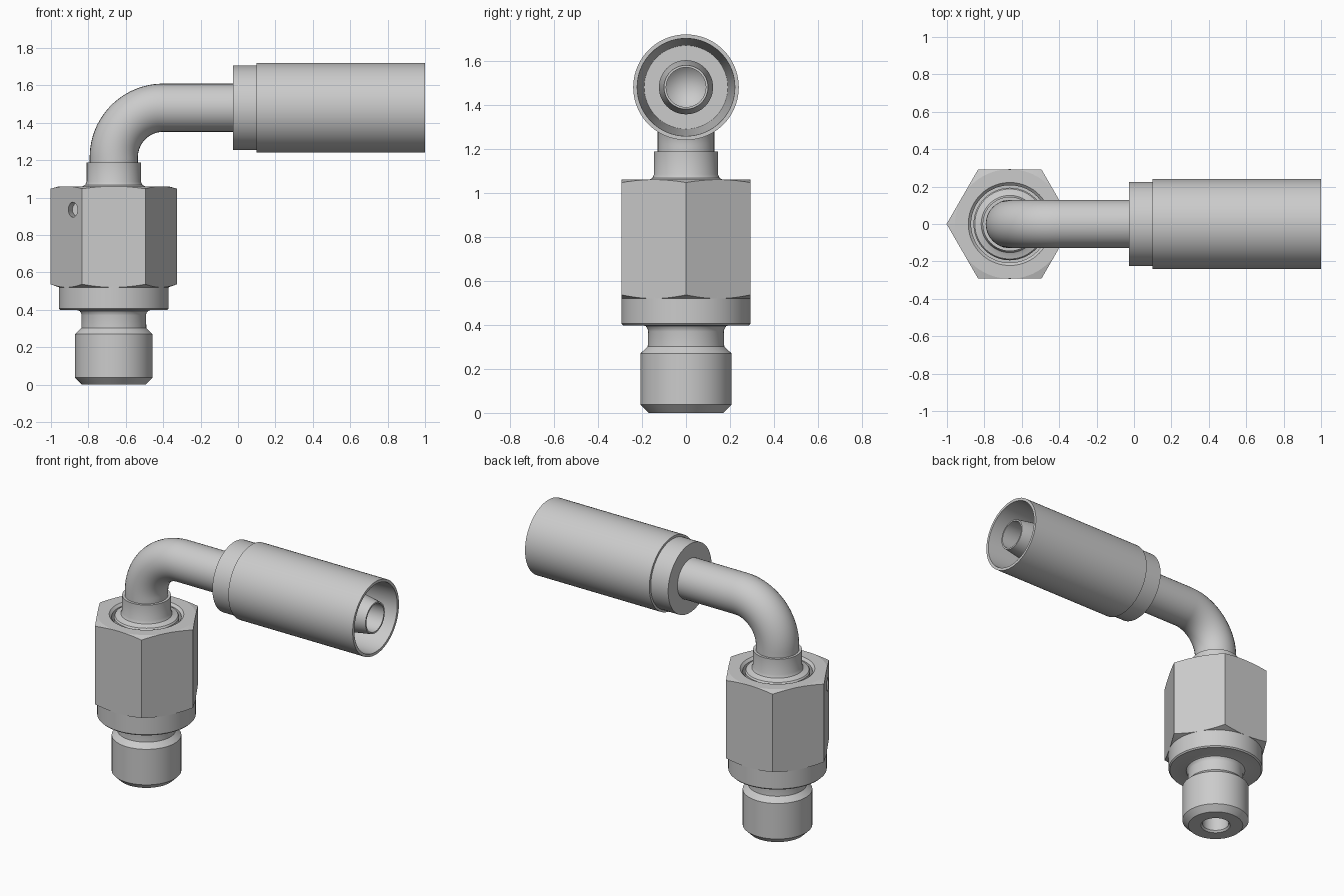
import bpy, bmesh
from math import sin, cos, pi, radians
from mathutils import Matrix, Vector

if "Cube" in bpy.data.objects:
    bpy.data.objects.remove(bpy.data.objects["Cube"])

AX = -0.664      # x of the upright axis
HZ = 1.48        # z of the horizontal axis
UPRIGHT = Matrix.Translation((AX, 0, 0))
SIDEWAYS = Matrix.Translation((0, 0, HZ)) @ Matrix.Rotation(pi / 2, 4, 'Y')


def smooth(ob, angle=25):
    bpy.ops.object.select_all(action='DESELECT')
    ob.select_set(True)
    bpy.context.view_layer.objects.active = ob
    bpy.ops.object.shade_smooth_by_angle(angle=radians(angle))


def lathe(name, profile, matrix, sides=72, turn=0.0):
    """Revolve (radius, height) points that start and end on the axis."""
    bm = bmesh.new()
    rings = [[bm.verts.new((r * cos(2 * pi * i / sides + turn),
                            r * sin(2 * pi * i / sides + turn), h))
              for i in range(sides)] if r > 0 else [bm.verts.new((0, 0, h))]
             for r, h in profile]
    for a, b in zip(rings, rings[1:]):
        for i in range(sides):
            j = (i + 1) % sides
            quad = [a[i % len(a)], a[j % len(a)], b[j % len(b)], b[i % len(b)]]
            bm.faces.new(list(dict.fromkeys(quad)))
    bmesh.ops.recalc_face_normals(bm, faces=bm.faces[:])
    bm.transform(matrix)
    me = bpy.data.meshes.new(name)
    bm.to_mesh(me)
    bm.free()
    ob = bpy.data.objects.new(name, me)
    bpy.context.collection.objects.link(ob)
    smooth(ob)
    return ob


def boolean(ob, other, operation):
    mod = ob.modifiers.new("cut", 'BOOLEAN')
    mod.object, mod.operation, mod.solver = other, operation, 'EXACT'
    bpy.context.view_layer.objects.active = ob
    bpy.ops.object.modifier_apply(modifier=mod.name)
    bpy.data.objects.remove(other)


# Threaded stud with neck, shoulder collar and drilled bore
lathe("threaded_stud", [
    (0, 0.62), (0.082, 0.57), (0.082, 0.012), (0.092, 0), (0.17, 0),
    (0.207, 0.037), (0.207, 0.27), (0.174, 0.302), (0.172, 0.37),
    (0.175, 0.383), (0.183, 0.394), (0.196, 0.398), (0.285, 0.398),
    (0.293, 0.406), (0.293, 0.53), (0, 0.64)], UPRIGHT)

# Hex nut: turned blank with chamfers and top recess, trimmed to a hexagon
nut = lathe("hex_nut", [
    (0, 0.517), (0.285, 0.517), (0.345, 0.539), (0.345, 1.045), (0.293, 1.06),
    (0.222, 1.06), (0.207, 1.045), (0.207, 0.95), (0, 0.95)], UPRIGHT)
hexagon = lathe("hex_cutter", [(0, 0.4), (0.338, 0.4), (0.338, 1.2), (0, 1.2)],
                UPRIGHT, sides=6)
boolean(nut, hexagon, 'INTERSECT')

# Small slanted wire hole in the front left flat
n = Vector((cos(radians(210)), sin(radians(210)), 0))
t = Vector((0.5, -0.866, 0))
d = Vector((cos(radians(245)), sin(radians(245)), 0))
spot = Vector((AX, 0, 0.935)) + n * 0.293 + t * 0.07
drill = lathe("drill_cutter", [(0, -0.08), (0.04, -0.08), (0.04, 0.1), (0, 0.1)],
              Matrix.Translation(spot) @ d.to_track_quat('Z', 'Y').to_matrix().to_4x4(),
              sides=32)
boolean(nut, drill, 'DIFFERENCE')
smooth(nut, 12)

# Tube seat inside the nut with a filleted collar
lathe("tube_collar", [
    (0, 0.9), (0.194, 0.9), (0.194, 1.045), (0.187, 1.055), (0.168, 1.06),
    (0.153, 1.067), (0.145, 1.085), (0.145, 1.187), (0, 1.187)], UPRIGHT)

# Bent tube
R, cx, cz = 0.264, AX + 0.264, HZ - 0.264
path = [(AX, 1.1)]
path += [(cx - R * cos(a), cz + R * sin(a))
         for a in (pi / 2 * k / 24 for k in range(25))]
path += [(0.02, HZ)]
cu = bpy.data.curves.new("bent_tube", 'CURVE')
cu.dimensions = '3D'
cu.bevel_depth = 0.129
cu.bevel_resolution = 14
cu.use_fill_caps = True
sp = cu.splines.new('POLY')
sp.points.add(len(path) - 1)
for p, (x, z) in zip(sp.points, path):
    p.co = (x, 0, z, 1)
tube = bpy.data.objects.new("bent_tube", cu)
bpy.context.collection.objects.link(tube)
bpy.ops.object.select_all(action='DESELECT')
tube.select_set(True)
bpy.context.view_layer.objects.active = tube
bpy.ops.object.convert(target='MESH')
smooth(bpy.context.view_layer.objects.active)

# Crimp sleeve, open at the far end
lathe("crimp_sleeve", [
    (0, -0.028), (0.225, -0.028), (0.225, 0.098), (0.24, 0.098), (0.24, 1.0),
    (0.222, 1.0), (0.19, 0.2), (0, 0.2)], SIDEWAYS)

# Hose nipple inside the sleeve with blind bore
lathe("hose_nipple", [
    (0, 0.15), (0.123, 0.15), (0.123, 0.85), (0.1, 0.995), (0.09, 0.995),
    (0.09, 0.3), (0, 0.22)], SIDEWAYS)
